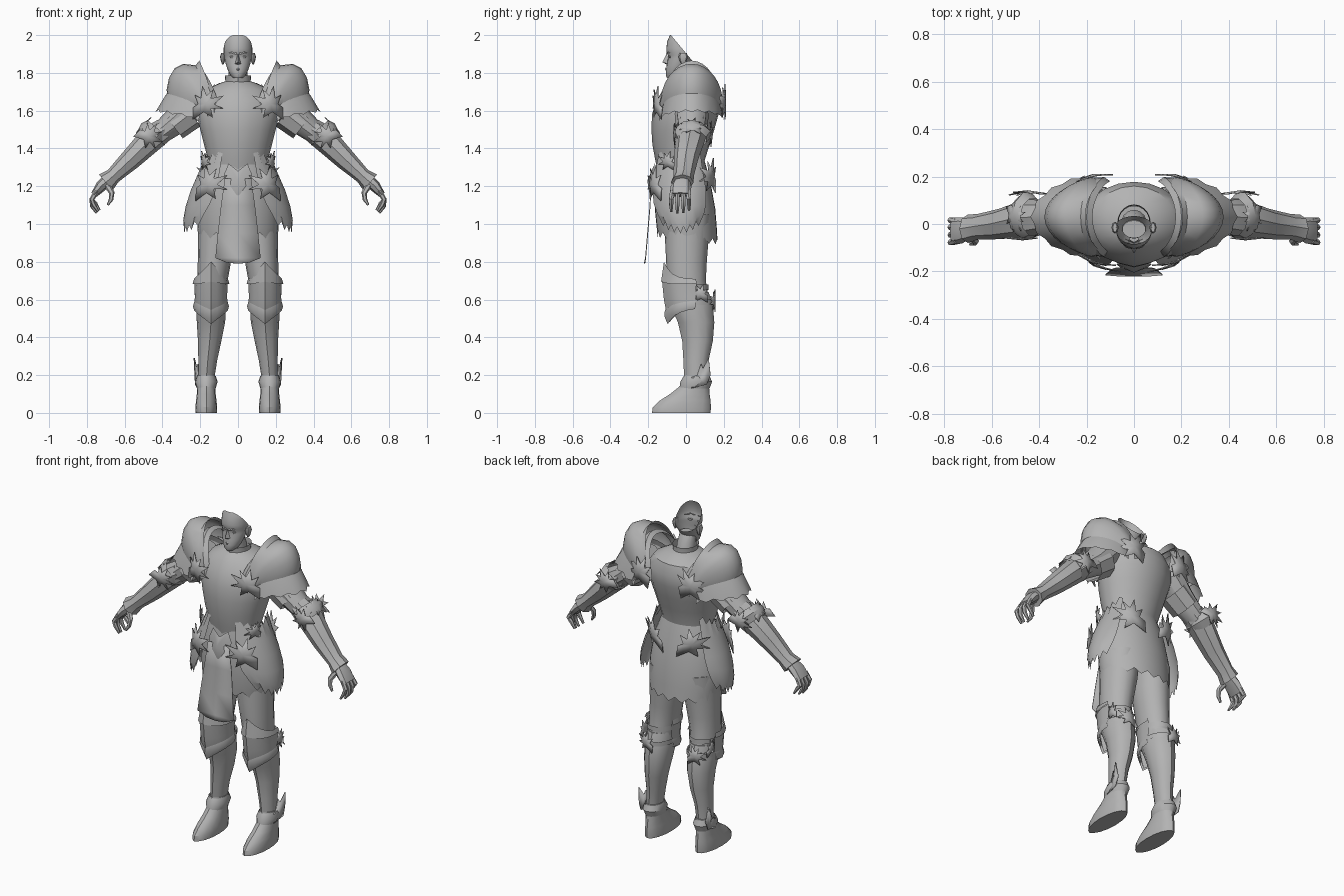
import bpy, bmesh, math
from mathutils import Vector

steel = bpy.data.materials.new("steel_grey")
steel.diffuse_color = (0.45, 0.45, 0.45, 1)
R = math.radians


def make(name, verts, faces, mirror=False, thick=0, flat_cut=None):
    me = bpy.data.meshes.new(name)
    me.from_pydata([tuple(v) for v in verts], [], faces)
    bm = bmesh.new()
    bm.from_mesh(me)
    if flat_cut:
        bmesh.ops.bisect_plane(bm, geom=bm.verts[:] + bm.edges[:] + bm.faces[:],
                               plane_co=flat_cut[0], plane_no=flat_cut[1], clear_outer=True)
    bmesh.ops.recalc_face_normals(bm, faces=bm.faces[:])
    bm.to_mesh(me)
    bm.free()
    me.materials.append(steel)
    ob = bpy.data.objects.new(name, me)
    bpy.context.collection.objects.link(ob)
    if thick:
        s = ob.modifiers.new("thickness", 'SOLIDIFY')
        s.thickness, s.offset = thick, 0
    if mirror:
        ob.modifiers.new("mirror", 'MIRROR')
    return ob


def grid(name, rows, closed=True, caps=(False, False), **kw):
    """Skin a list of equal-length point rows."""
    n = len(rows[0])
    faces = [(i * n + j, i * n + (j + 1) % n, (i + 1) * n + (j + 1) % n, (i + 1) * n + j)
             for i in range(len(rows) - 1) for j in range(n if closed else n - 1)]
    if caps[0]:
        faces.append(tuple(range(n)))
    if caps[1]:
        faces.append(tuple(range((len(rows) - 1) * n, len(rows) * n)))
    return make(name, [p for r in rows for p in r], faces, **kw)


def ring(cx, z, rx, yf, yb, n=20, ridge=0):
    """Horizontal oval, first point at the front, which may be pulled out to a ridge."""
    cy, ry = (yf + yb) / 2, (yb - yf) / 2
    return [(cx + rx * math.sin(2 * math.pi * k / n),
             cy - ry * math.cos(2 * math.pi * k / n) - (0 if k else ridge), z) for k in range(n)]


def arc(cx, cy, z, rx, ry, a0, a1, n=12, zig=0, lift=0):
    """Part of an oval measured from the front; zig makes teeth, lift raises both ends."""
    out = []
    for k in range(n + 1):
        a = R(a0 + (a1 - a0) * k / n)
        out.append((cx + rx * math.sin(a), cy - ry * math.cos(a),
                    z + (zig if k % 2 else 0) + lift * (2 * k / n - 1) ** 2))
    return out


def tube(name, st, n=10, caps=(True, True), **kw):
    """Limb through stations x, y, z, half height, half depth."""
    rows = []
    for i, (x, y, z, a, b) in enumerate(st):
        p, q = st[max(i - 1, 0)], st[min(i + 1, len(st) - 1)]
        t = Vector((q[0] - p[0], 0, q[2] - p[2])).normalized()
        u = Vector((-t.z, 0, t.x))
        rows.append([Vector((x, y, z)) + u * a * math.cos(2 * math.pi * k / n)
                     + Vector((0, b * math.sin(2 * math.pi * k / n), 0)) for k in range(n)])
    return grid(name, rows, True, caps, mirror=True, **kw)


def arch(name, st, cy=0.03, n=16, zig=0):
    """Shell of pointed arches over the shoulder: top x,z, bottom x,z, half depth."""
    rows = []
    for i, (tx, tz, bx, bz, d) in enumerate(st):
        row = []
        for k in range(n + 1):
            a = math.pi * k / n
            s, c = max(math.sin(a), 0), math.cos(a)
            e = zig if i == len(st) - 1 and k % 2 == 0 else 0
            row.append((bx + (tx - bx) * s ** 1.45 + e * s, cy + d * c + e * c * .7,
                        bz + (tz - bz) * s ** .85 - e))
        rows.append(row)
    return grid(name, rows, False, mirror=True)


LEAF = [(.45, -.55), (.48, -.12), (.3, .0), (.46, .32), (.2, .2), (.2, .64), (0, .3), (-.22, .52),
        (-.16, .2), (-.6, .3), (-.3, 0), (-.64, -.16), (-.2, -.16), (-.3, -.48), (.05, -.28)]


def leaf(name, pos, right, up, size):
    """Leaf-shaped ornament bent round the part below it."""
    r, u, p = Vector(right).normalized(), Vector(up).normalized(), Vector(pos)
    nrm = r.cross(u)
    vs = [p + (r * a + u * b - nrm * (a * a * .3)) * size for a, b in LEAF] + [p + nrm * size * 0.04]
    n = len(LEAF)
    make(name, vs, [(k, (k + 1) % n, n) for k in range(n)], mirror=True, thick=0.005)


# cuirass, ridged down the front
grid("cuirass", [ring(0, *s, 20, .008) for s in (
    (1.27, .15, -.14, .09), (1.34, .158, -.155, .1), (1.42, .18, -.17, .125), (1.5, .2, -.175, .15),
    (1.58, .22, -.172, .172), (1.65, .215, -.15, .178), (1.71, .17, -.115, .16),
    (1.745, .1, -.082, .11), (1.755, .068, -.068, .075))], caps=(True, False))

# collar and neck
grid("collar", [ring(0, *s, 20, .006) for s in ((1.7, .075, -.075, .085), (1.75, .066, -.072, .078),
                                               (1.785, .07, -.076, .082))])
grid("neck", [ring(0, *s, 14) for s in ((1.72, .055, -.06, .06), (1.79, .052, -.062, .045),
                                        (1.84, .05, -.06, .015))], caps=(False, True))

# face shell, open at the back
grid("face", [ring(0, *s, 24) for s in (
    (1.772, .022, -.1, -.05), (1.785, .038, -.106, -.02), (1.81, .052, -.106, .0),
    (1.84, .063, -.102, .02), (1.875, .071, -.096, .04), (1.893, .074, -.096, .06),
    (1.908, .076, -.104, .06), (1.93, .076, -.104, .06), (1.965, .073, -.1, .05),
    (2.0, .064, -.085, .03))], flat_cut=((0, -.08, 2.0), (0, .12, .1)))
make("nose", [(0, -.1, 1.905), (0, -.125, 1.857), (.016, -.097, 1.848), (-.016, -.097, 1.848),
              (0, -.1, 1.842)], [(0, 1, 2), (0, 3, 1), (1, 4, 2), (1, 3, 4)])
make("lips", [(-.022, -.096, 1.82), (0, -.108, 1.828), (.022, -.096, 1.82), (0, -.107, 1.811),
              (0, -.111, 1.82)], [(0, 1, 4), (1, 2, 4), (2, 3, 4), (3, 0, 4)])
make("brow", [(.008, -.106, 1.897), (.035, -.1, 1.905), (.06, -.07, 1.908), (.06, -.062, 1.916),
              (.035, -.091, 1.92), (.008, -.102, 1.912)], [(0, 1, 4, 5), (1, 2, 3, 4)], mirror=True)
grid("eye", [ring(.031, z, r, -.088 - r * .2, -.078, 8) for z, r in
             ((1.878, .004), (1.882, .014), (1.887, .015), (1.891, .005))], mirror=True)
grid("ear", [ring(.08, z, rx, -.02 - d, -.01 + d, 8) for z, rx, d in
             ((1.845, .004, .004), (1.86, .01, .012), (1.885, .015, .02), (1.905, .009, .014))],
     caps=(True, True), mirror=True)

# layered shoulder armour
arch("shoulder_dome", [(.205, 1.865, .13, 1.6, .15), (.225, 1.84, .16, 1.6, .165),
                       (.29, 1.848, .18, 1.6, .168), (.335, 1.825, .19, 1.6, .165),
                       (.365, 1.775, .2, 1.6, .16), (.378, 1.71, .2, 1.6, .156),
                       (.372, 1.665, .2, 1.6, .152)])
arch("shoulder_lower_plate", [(.345, 1.73, .19, 1.63, .148), (.385, 1.68, .2, 1.58, .162),
                              (.425, 1.605, .21, 1.555, .166)], zig=.012)
arch("shoulder_inner_guard", [(.175, 1.8, .1, 1.6, .15), (.2, 1.815, .125, 1.585, .168),
                              (.225, 1.8, .16, 1.57, .165)])
leaf("shoulder_leaf_front", (.17, -.16, 1.635), (1, .35, 0), (-.1, 0, 1), .15)
leaf("shoulder_leaf_back", (.17, .203, 1.64), (-1, .2, 0), (-.15, 0, 1), .16)

# arms
tube("upper_arm", [(.22, .03, 1.66, .085, .085), (.31, .03, 1.56, .075, .08),
                   (.43, .03, 1.465, .055, .065)])
tube("upper_arm_cuff", [(.25, .03, 1.585, .085, .09), (.34, .03, 1.515, .078, .085)], 8, (False, False))
tube("forearm_guard", [(.39, .03, 1.5, .062, .07), (.455, .025, 1.455, .07, .08),
                       (.57, .0, 1.34, .056, .064), (.66, -.012, 1.255, .042, .054),
                       (.7, -.02, 1.22, .055, .06)], 8)
tube("elbow_band", [(.425, .03, 1.505, .07, .08), (.45, .035, 1.475, .085, .1),
                    (.48, .03, 1.445, .072, .08)], 10, (False, False))
leaf("elbow_leaf_front", (.47, -.062, 1.465), (.65, -.05, .75), (-.75, 0, .65), .12)
leaf("elbow_leaf_back", (.45, .135, 1.475), (-.75, 0, .65), (.65, 0, .75), .12)
leaf("elbow_leaf_top", (.505, .03, 1.52), (0, 1, 0), (-.7, 0, .7), .1)

# hands
tube("palm", [(.685, -.02, 1.235, .032, .04), (.725, -.027, 1.2, .03, .055),
              (.762, -.03, 1.155, .018, .057)], 8)
for i, y in enumerate((-.078, -.046, -.014, .016)):
    d = (.008, 0, .003, .015)[i]
    tube("finger_%d" % (i + 1), [(.748, y * .85 - .004, 1.175, .014, .014), (.774, y, 1.13, .013, .013),
                                 (.772 - d, y, 1.095 + d, .012, .012),
                                 (.748 - d, y, 1.058 + d, .006, .007)], 6)
tube("thumb", [(.695, -.05, 1.21, .018, .016), (.668, -.072, 1.165, .015, .014),
               (.672, -.08, 1.13, .012, .012), (.69, -.085, 1.1, .006, .007)], 6)

# skirt with toothed hem
skirt = [ring(0, *s, 32) for s in ((1.33, .155, -.145, .1), (1.22, .195, -.165, .13), (1.08, .215, -.165, .155),
                                   (.98, .215, -.155, .163))]
hem = ring(0, .91, .208, -.15, .168, 32)
skirt.append([(x, y, z - .12 * y + (.03 if k % 2 else 0)) for k, (x, y, z) in enumerate(hem)])
grid("skirt", skirt)
grid("hip_plate", [arc(0, -.01, 1.33, .172, .15, 28, 125, zig=.03, lift=.05),
                   arc(0, -.01, 1.27, .21, .175, 28, 125), arc(0, -.01, 1.18, .25, .19, 28, 128),
                   arc(0, -.01, 1.09, .278, .19, 32, 128, lift=.02),
                   arc(0, -.01, 1.02, .29, .18, 38, 126, lift=.035),
                   arc(0, -.01, .95, .285, .165, 48, 118, zig=.035, lift=.04)], False, mirror=True)
leaf("hip_leaf_front", (.155, -.174, 1.21), (1, .5, 0), (-.1, 0, 1), .16)
leaf("hip_leaf_side", (.18, -.1, 1.33), (.5, 1, 0), (.1, 0, 1), .09)
leaf("hip_leaf_back", (.13, .132, 1.25), (-1, .5, 0), (.2, 0, 1), .16)

# front cloth panel and belt crest
panel = [(1.24, .07, -.185), (1.1, .09, -.19), (.95, .107, -.203), (.82, .12, -.214), (.79, .06, -.219)]
grid("front_panel", [[(-w, y, z + (.006 if z < .8 else 0)), (0, y, z),
                      (w, y, z + (.006 if z < .8 else 0))] for z, w, y in panel], False, thick=.005)
crest = [(0, -.192, 1.15), (.06, -.182, 1.19), (.075, -.168, 1.26), (.05, -.165, 1.32), (0, -.178, 1.28),
         (-.05, -.165, 1.32), (-.075, -.168, 1.26), (-.06, -.182, 1.19), (0, -.205, 1.23)]
make("belt_crest", crest, [(k, (k + 1) % 8, 8) for k in range(8)])

# legs
grid("thigh", [ring(*s, 16) for s in ((.108, 1.05, .1, -.11, .13), (.115, .9, .097, -.11, .118),
                                      (.125, .8, .088, -.105, .11), (.135, .7, .08, -.1, .105),
                                      (.142, .6, .074, -.085, .12))], caps=(True, True), mirror=True)
grid("greave", [ring(*s, 12, .008) for s in (
    (.142, .64, .076, -.085, .12), (.143, .57, .08, -.075, .142), (.143, .48, .075, -.035, .15),
    (.15, .38, .062, -.012, .142), (.16, .28, .05, -.006, .12), (.167, .19, .043, -.002, .115))],
     caps=(True, True), mirror=True)


def knee(name, zs, peak):
    """Pointed half shell round the front of the knee."""
    rows = []
    for (z, rx, ry), lift in zip(zs, peak):
        row = arc(.143, .02, z, rx, ry, -105, 105, 10)
        rows.append([(x, y - (.012 if k == 5 else 0), v + lift * (1 - abs(k - 5) / 5) ** 2
                      + .02 * abs(k - 5) / 5) for k, (x, y, v) in enumerate(row)])
    grid(name, rows, False, mirror=True)


knee("knee_upper_plate", [(.69, .09, .125), (.665, .098, .14)], [.11, .03])
knee("knee_cap", [(.67, .088, .135), (.6, .086, .125), (.555, .088, .11), (.53, .086, .095)],
     [.03, 0, -.03, -.05])
knee("knee_lower_rim", [(.575, .088, .12), (.55, .096, .122), (.53, .09, .105)], [-.03, -.04, -.06])
for z, w, b in ((.665, .082, .118), (.585, .084, .145)):
    grid("knee_strap", [ring(.142, z + h, w, -.08, b, 16) for h in (-.014, .014)], mirror=True)
leaf("knee_leaf_outer", (.224, .075, .63), (.1, 1, 0), (.05, 0, 1), .085)
leaf("knee_leaf_back", (.165, .15, .59), (-1, .2, 0), (0, 0, 1), .1)

# boots
grid("boot", [ring(*s, 16, .004) for s in (
    (.168, 0, .056, -.176, .13), (.168, .03, .058, -.172, .132), (.168, .065, .054, -.135, .13),
    (.168, .1, .05, -.08, .125), (.168, .14, .048, -.03, .122), (.168, .2, .047, -.006, .12))],
     caps=(True, True), mirror=True)
grid("ankle_band", [ring(*s, 16) for s in ((.168, .13, .05, -.035, .125), (.168, .165, .06, -.03, .138),
                                           (.168, .195, .05, -.012, .125))], mirror=True)
wing = [(.215, .03, .13), (.225, .11, .15), (.222, .13, .2), (.232, .12, .29), (.218, .09, .235),
        (.212, .08, .26), (.212, .06, .2), (.215, .03, .19)]
make("ankle_wing", wing, [tuple(range(8))], mirror=True, thick=.006)

# smooth shading with kept edges
for ob in bpy.data.objects:
    ob.select_set(True)
    bpy.context.view_layer.objects.active = ob
bpy.ops.object.shade_smooth_by_angle(angle=R(35))
